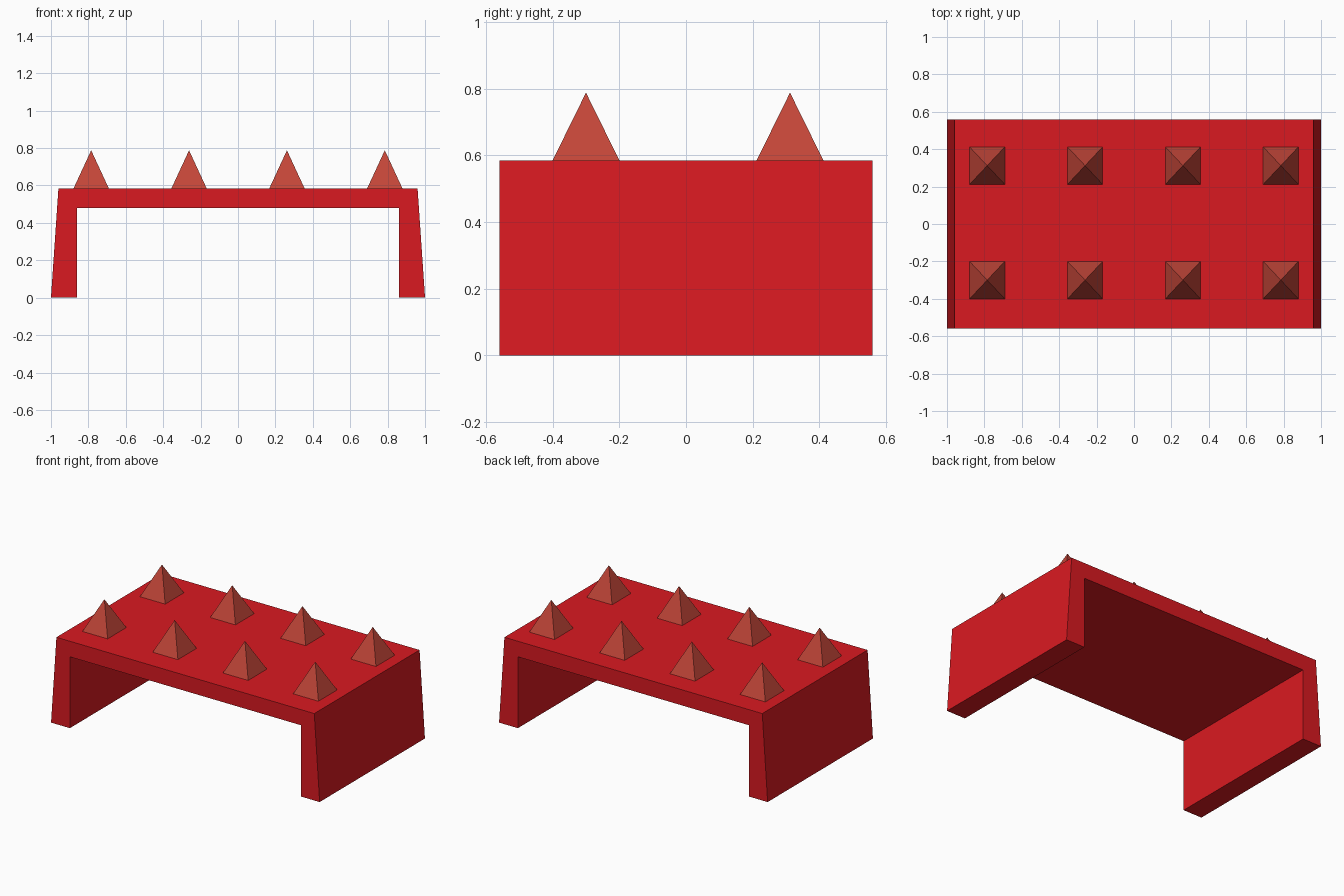
import bpy
import bmesh
from math import pi
from mathutils import Matrix

if "Cube" in bpy.data.objects:
    bpy.data.objects.remove(bpy.data.objects["Cube"])

TOP = 0.585


def material(name, color):
    mat = bpy.data.materials.new(name)
    mat.diffuse_color = color
    mat.use_nodes = True
    mat.node_tree.nodes["Principled BSDF"].inputs["Base Color"].default_value = mat.diffuse_color
    return mat


def add_object(name, bm, mat):
    bmesh.ops.recalc_face_normals(bm, faces=bm.faces)
    mesh = bpy.data.meshes.new(name)
    bm.to_mesh(mesh)
    bm.free()
    mesh.materials.append(mat)
    obj = bpy.data.objects.new(name, mesh)
    bpy.context.collection.objects.link(obj)
    return obj


red = material("red", (0.7, 0.01, 0.015, 1))
brick = material("brick_red", (0.54, 0.06, 0.04, 1))

# Bench body: U-shaped profile with tapered outer walls, extruded front to back
half = [(0.86, 0.48), (0.86, 0), (1, 0), (0.96, TOP)]
profile = half + [(-x, z) for x, z in reversed(half)]
bm = bmesh.new()
face = bm.faces.new([bm.verts.new((x, -0.56, z)) for x, z in profile])
ext = bmesh.ops.extrude_face_region(bm, geom=[face], use_keep_orig=True)
moved = [g for g in ext["geom"] if isinstance(g, bmesh.types.BMVert)]
bmesh.ops.translate(bm, verts=moved, vec=(0, 1.12, 0))
add_object("bench_body", bm, red)


# Spikes: four-sided pyramids in two rows of four
def spike(name, x, y, height=0.203):
    bm = bmesh.new()
    bmesh.ops.create_cone(bm, cap_ends=True, segments=4, radius1=2 ** 0.5,
                          radius2=0, depth=1,
                          matrix=Matrix.Rotation(pi / 4, 4, "Z"))
    bmesh.ops.remove_doubles(bm, verts=bm.verts, dist=0.0001)
    bmesh.ops.scale(bm, verts=bm.verts, vec=(0.094, 0.1, height))
    add_object(name, bm, brick).location = (x, y, TOP + height / 2)


for row, y in (("front", -0.3), ("back", 0.312)):
    for i in range(4):
        spike(f"{row}_spike_{i + 1}", -0.785 + i * 0.5233, y)
